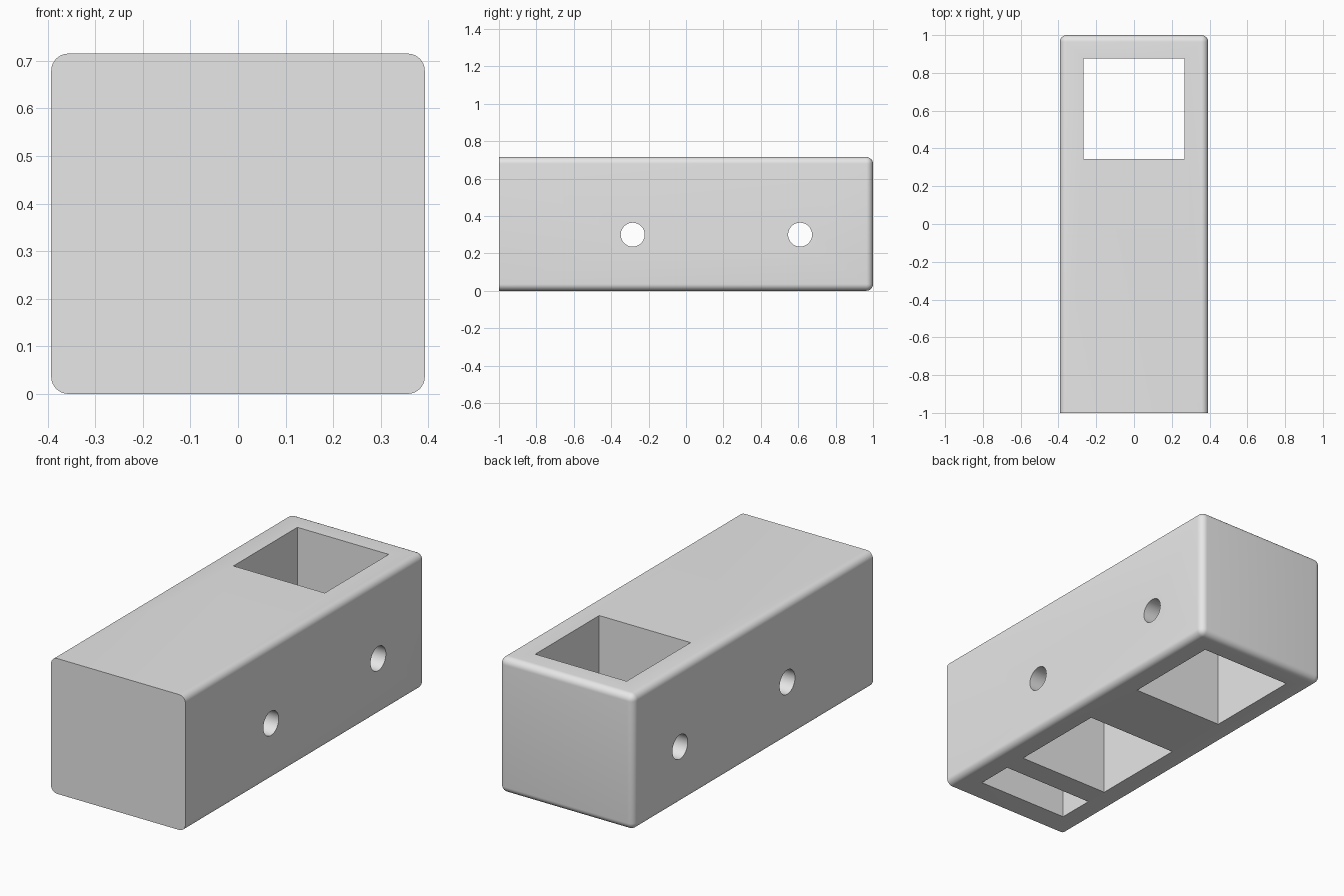
import bpy
import bmesh
import math
from mathutils import Matrix, Vector

default_cube = bpy.data.objects.get("Cube")
if default_cube:
    bpy.data.objects.remove(default_cube, do_unlink=True)

WIDTH, LENGTH, HEIGHT = 0.785, 2.0, 0.715
ROUND = 0.036
POCKET_HALF = 0.267
WALL = 0.125
BACK_Y, MID_Y = 0.61, -0.285   # centres of the two square openings
HOLE_Z, HOLE_R = 0.3, 0.064

grey = bpy.data.materials.new("light grey")
grey.use_nodes = True
grey.diffuse_color = (0.8, 0.8, 0.8, 1)
grey.node_tree.nodes["Principled BSDF"].inputs["Base Color"].default_value = (0.8, 0.8, 0.8, 1)


def add_object(name, bm):
    mesh = bpy.data.meshes.new(name)
    bm.to_mesh(mesh)
    bm.free()
    mesh.materials.append(grey)
    obj = bpy.data.objects.new(name, mesh)
    bpy.context.collection.objects.link(obj)
    return obj


def box(low, high):
    low, high = Vector(low), Vector(high)
    bm = bmesh.new()
    bmesh.ops.create_cube(bm, size=1)
    bmesh.ops.scale(bm, vec=high - low, verts=bm.verts)
    bmesh.ops.translate(bm, vec=(low + high) / 2, verts=bm.verts)
    return bm


def pocket(name, y0, y1, top):
    return add_object(name, box((-POCKET_HALF, y0, -0.1), (POCKET_HALF, y1, top)))


def cross_hole(name, y):
    bm = bmesh.new()
    place = Matrix.Translation((0, y, HOLE_Z)) @ Matrix.Rotation(math.pi / 2, 4, 'Y')
    bmesh.ops.create_cone(bm, cap_ends=True, segments=48, radius1=HOLE_R,
                          radius2=HOLE_R, depth=WIDTH + 0.2, matrix=place)
    return add_object(name, bm)


# Block, rounded on every edge except around the front face
bm = box((-WIDTH / 2, -LENGTH / 2, 0), (WIDTH / 2, LENGTH / 2, HEIGHT))
rounded = [e for e in bm.edges if max(v.co.y for v in e.verts) > 0]
bmesh.ops.bevel(bm, geom=rounded, offset=ROUND, segments=8, profile=0.5,
                affect='EDGES', clamp_overlap=True)
block = add_object("block", bm)

# Through window, two blind pockets underneath, and two cross holes
cutters = [
    pocket("window_cutter", BACK_Y - POCKET_HALF, BACK_Y + POCKET_HALF, HEIGHT + 0.1),
    pocket("middle_pocket_cutter", MID_Y - POCKET_HALF, MID_Y + POCKET_HALF, HEIGHT - WALL),
    pocket("front_pocket_cutter", -LENGTH / 2 + WALL, MID_Y - POCKET_HALF - WALL, HEIGHT - WALL),
    cross_hole("back_hole_cutter", BACK_Y),
    cross_hole("middle_hole_cutter", MID_Y),
]

bpy.ops.object.select_all(action='DESELECT')
block.select_set(True)
bpy.context.view_layer.objects.active = block
for cutter in cutters:
    cut = block.modifiers.new(cutter.name, 'BOOLEAN')
    cut.operation = 'DIFFERENCE'
    cut.solver = 'EXACT'
    cut.object = cutter
    bpy.ops.object.modifier_apply(modifier=cut.name)
for cutter in cutters:
    bpy.data.objects.remove(cutter, do_unlink=True)

bpy.ops.object.shade_smooth_by_angle(angle=math.radians(30))
